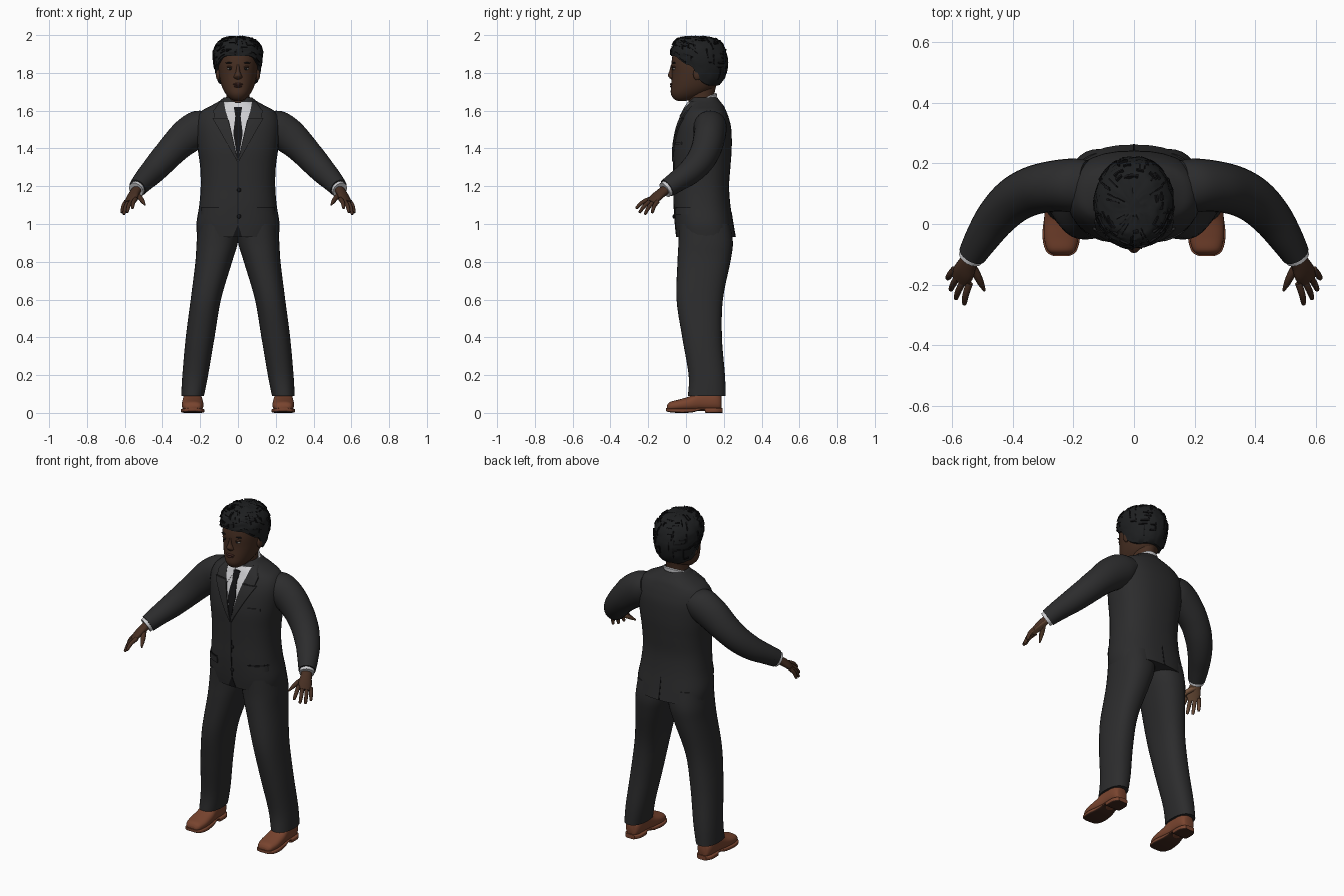
import bpy
import bmesh
import math
import random
from mathutils import Vector

random.seed(4)
if "Cube" in bpy.data.objects:
    bpy.data.objects.remove(bpy.data.objects["Cube"])


def material(name, *rgb):
    m = bpy.data.materials.new(name)
    m.use_nodes = True
    m.diffuse_color = (*rgb, 1)
    bsdf = m.node_tree.nodes["Principled BSDF"]
    bsdf.inputs["Base Color"].default_value = (*rgb, 1)
    bsdf.inputs["Roughness"].default_value = 0.8
    return m


SUIT = material("charcoal cloth", .025, .025, .026)
BLACK = material("black", .007, .007, .008)
HAIR = material("dark hair", .013, .014, .015)
SKIN = material("brown skin", .062, .028, .016)
PALM = material("light palm", .17, .085, .045)
LIPS = material("lip brown", .06, .022, .017)
SHIRT = material("white shirt", .62, .62, .64)
LEATHER = material("tan leather", .19, .058, .028)
SOLE = material("dark sole", .05, .02, .012)
EYE = material("eye white", .4, .38, .35)


def smooth(rows, steps=5):
    """Catmull-Rom interpolation of rows of numbers."""
    out, last = [], len(rows) - 1
    for i in range(last):
        quad = (rows[max(i - 1, 0)], rows[i], rows[i + 1], rows[min(i + 2, last)])
        for k in range(steps):
            t = k / steps
            out.append(tuple(
                q + .5 * t * (r - p + t * (2*p - 5*q + 4*r - s + t * (3*(q - r) + s - p)))
                for p, q, r, s in zip(*quad)))
    return out + [tuple(rows[-1])]


def build(name, groups, mat, mirror=False, second=None, rule=None):
    """Skin each group of rings into a closed body."""
    bm = bmesh.new()
    for rings in groups:
        loops = [[bm.verts.new(p) for p in ring] for ring in rings]
        n = len(loops[0])
        for a, b in zip(loops, loops[1:]):
            for i in range(n):
                j = (i + 1) % n
                bm.faces.new((a[i], a[j], b[j], b[i]))
        bm.faces.new(loops[0])
        bm.faces.new(loops[-1])
    bmesh.ops.recalc_face_normals(bm, faces=bm.faces)
    if rule:
        for f in bm.faces:
            f.material_index = int(rule(f))
    me = bpy.data.meshes.new(name)
    bm.to_mesh(me)
    bm.free()
    me.materials.append(mat)
    if second:
        me.materials.append(second)
    me.shade_smooth()
    me.set_sharp_from_angle(angle=math.radians(50))
    ob = bpy.data.objects.new(name, me)
    bpy.context.collection.objects.link(ob)
    if mirror:
        ob.modifiers.new("mirror", "MIRROR").use_mirror_merge = False
    return ob


def oval(hw, lo, hi, e=2, n=32):
    """Superellipse spanning -hw..hw and lo..hi."""
    pts = []
    for i in range(n):
        c, s = math.cos(math.tau * i / n), math.sin(math.tau * i / n)
        u = math.copysign(abs(c) ** (2 / e), c)
        v = math.copysign(abs(s) ** (2 / e), s)
        pts.append((hw * u, (lo + hi) / 2 + (hi - lo) / 2 * v))
    return pts


def stack(name, rows, mat, e=2, cx=0, **kw):
    """Loft rows of (z, half width, front y, back y[, centre x])."""
    rings = [[(x + (r[4] if len(r) > 4 else cx), y, r[0]) for x, y in oval(*r[1:4], e)]
             for r in smooth(rows)]
    return build(name, [rings], mat, **kw)


def tube_rings(rows, side=(0, 0, 1), n=16, steps=5):
    """Rings along a path of (x, y, z, radius along side, other radius)."""
    rows = smooth(rows, steps)
    pts, rings = [Vector(r[:3]) for r in rows], []
    for i, r in enumerate(rows):
        t = (pts[min(i + 1, len(pts) - 1)] - pts[max(i - 1, 0)]).normalized()
        u = Vector(side)
        u = (u - t * u.dot(t)).normalized()
        v = t.cross(u)
        rings.append([pts[i] + u * x + v * y * r[4] for x, y in oval(r[3], -1, 1, 2, n)])
    return rings


def ball(name, loc, size, mat, mirror=False):
    rings = []
    for k in range(1, 12):
        a = math.pi * k / 12
        rings.append([(loc[0] + size[0] * math.sin(a) * x, loc[1] + size[1] * math.sin(a) * y,
                       loc[2] - size[2] * math.cos(a)) for x, y in oval(1, -1, 1, 2, 16)])
    return build(name, [rings], mat, mirror)


def at_height(dense, z):
    for a, b in zip(dense, dense[1:]):
        if z <= b[0]:
            t = max(0, (z - a[0]) / (b[0] - a[0]))
            return [p + (q - p) * t for p, q in zip(a, b)]
    return list(dense[-1])


# Jacket body
torso = [(.93, .215, -.05, .262), (1.0, .22, -.058, .25), (1.1, .205, -.064, .235),
         (1.2, .197, -.064, .228), (1.3, .2, -.066, .235), (1.4, .213, -.066, .242),
         (1.5, .222, -.05, .24), (1.56, .215, -.03, .227), (1.6, .19, -.01, .212),
         (1.625, .145, .002, .2), (1.65, .1, .018, .18), (1.67, .075, .03, .165)]
stack("jacket_body", torso, SUIT, e=2.4)
torso_rows = smooth(torso)


def plate(name, rows, mat, off=.006, mirror=False, back=False):
    """Thin plate following the jacket, from rows of (z, x start, x end)."""
    def pt(x, z, d):
        _, hw, yf, yb = at_height(torso_rows, z)
        depth = (1 - min(1, abs(x) / hw) ** 2.4) ** (1 / 2.4) * (yb - yf) / 2
        mid = (yf + yb) / 2
        return (x, mid + depth + d if back else mid - depth - d, z)
    rings = []
    for a, b in zip(rows, rows[1:]):
        for k in range(7):
            z, x0, x1 = (p + (q - p) * k / 6 for p, q in zip(a, b))
            xs = [x0 + (x1 - x0) * i / 5 for i in range(6)]
            rings.append([pt(x, z, off) for x in xs] + [pt(x, z, -.002) for x in reversed(xs)])
    return build(name, [rings], mat, mirror)


# Shirt front, tie, lapels and jacket details
plate("shirt_front", [(1.64, -.075, .075), (1.56, -.05, .05), (1.35, -.003, .003)], SHIRT, .002)
plate("shirt_collar", [(1.645, .015, .08), (1.6, .018, .07), (1.55, .045, .05)], SHIRT, .007, True)
plate("tie", [(1.57, -.014, .014), (1.48, -.025, .025), (1.35, -.004, .004)], BLACK, .006)
plate("tie_knot", [(1.62, -.022, .022), (1.57, -.014, .014)], BLACK, .009)
plate("lapels", [(1.65, .075, .095), (1.6, .066, .13), (1.565, .055, .125)], SUIT, .008, True)
plate("lower_lapels", [(1.56, .054, .135), (1.5, .038, .1), (1.33, 0, .004)], SUIT, .008, True)
plate("front_seam", [(1.34, -.003, .003), (1.0, -.003, .003)], BLACK, .002)
plate("front_opening", [(.995, -.001, .001), (.931, -.028, .022)], BLACK, .002)
plate("pocket_flaps", [(1.085, .1, .195), (1.05, .1, .195)], SUIT, .006, True)
plate("pocket_slits", [(1.09, .1, .195), (1.085, .1, .195)], BLACK, .003, True)
plate("breast_pocket", [(1.435, .1, .165), (1.42, .1, .165)], SUIT, .004)
plate("back_vent", [(1.06, -.002, .002), (.931, -.004, .004)], BLACK, .002, back=True)
for i, z in enumerate((1.18, 1.04)):
    ball("jacket_button_%d" % (i + 1), (.006, -.065, z), (.011, .006, .011), BLACK)

# Collar band, tilted up at the back
band = []
for wide, rise in ((.07, -.05), (.074, 0), (.066, .006), (.058, -.01)):
    band.append([(x, y + .085, 1.655 + rise + .45 * y)
                 for x, y in oval(wide, -wide - .012, wide + .005)])
build("collar_band", [band], SHIRT)

# Trousers
legs = [(.09, .06, .01, .21, .24), (.2, .068, .014, .206, .226), (.4, .076, -.02, .19, .2),
        (.6, .08, -.05, .195, .17), (.8, .097, -.045, .235, .128), (.9, .109, -.04, .248, .11),
        (1.0, .11, -.04, .235, .1)]
stack("trouser_legs", legs, SUIT, e=2.3, mirror=True)

# Sleeves, shirt cuffs and cuff buttons
sleeve = [(.15, .13, 1.535, .07, .08), (.2, .128, 1.51, .095, .088), (.27, .124, 1.465, .094, .084),
          (.34, .108, 1.4, .082, .08), (.4, .075, 1.335, .075, .075), (.455, .02, 1.275, .067, .067),
          (.5, -.045, 1.228, .057, .057), (.533, -.1, 1.19, .05, .047)]
build("sleeves", [tube_rings(sleeve, n=24)], SUIT, True)
build("shirt_cuffs", [tube_rings([(.525, -.086, 1.198, .044, .041), (.54, -.112, 1.18, .044, .041)])],
      SHIRT, True)
for i in range(3):
    ball("sleeve_buttons_%d" % (i + 1), (.556 - .01 * i, -.05 + .018 * i, 1.21 + .013 * i),
         (.007, .007, .007), BLACK, True)

# Hands with four fingers and a thumb
across = Vector((.05, .045, -.012))
palm_side = Vector((-.5, .4, -.75))


def is_palm(face):
    return face.normal.dot(palm_side) > .45


wrist = [(.53, -.095, 1.192, .03, .024), (.548, -.13, 1.165, .032, .022),
         (.562, -.16, 1.14, .038, .019), (.574, -.185, 1.115, .034, .014)]
parts = [tube_rings(wrist, across)]
tips = [(.56, -.265, 1.082), (.588, -.247, 1.06), (.605, -.218, 1.05), (.615, -.18, 1.058)]
for i, tip in enumerate(tips):
    base = Vector((.567, -.172, 1.126)) + across * (i / 3 - .5)
    tip = Vector(tip)
    mid = (base + tip) / 2 - palm_side * .008
    parts.append(tube_rings([(*base, .012, .012), (*mid, .011, .011),
                             (*tip.lerp(mid, .12), .008, .008), (*tip, .003, .003)], across, 10, 3))
parts.append(tube_rings([(.545, -.125, 1.16, .016, .016), (.52, -.165, 1.14, .014, .014),
                         (.505, -.195, 1.12, .011, .011), (.493, -.22, 1.1, .004, .004)],
                        across, 10, 3))
build("hands", parts, SKIN, True, PALM, is_palm)


# Shoes and soles, lofted from toe to heel
def shoe(name, rows, e, mat, **kw):
    rings = [[(x + .24, r[0], z) for x, z in oval(*r[1:], e)] for r in smooth(rows)]
    build(name, [rings], mat, True, **kw)


shoe("shoe_uppers", [(-.1, .028, .015, .04), (-.085, .046, .01, .058), (-.04, .057, .01, .07),
                     (.02, .056, .01, .088), (.08, .05, .01, .12), (.15, .047, .01, .12),
                     (.18, .036, .012, .1), (.187, .02, .02, .09)], 2.4, LEATHER)
shoe("shoe_soles", [(-.106, .025, .01, .026), (-.09, .05, .004, .024), (-.04, .062, 0, .024),
                    (.03, .055, .002, .024), (.075, .047, .014, .026), (.1, .048, .014, .026),
                    (.104, .05, 0, .026), (.16, .05, 0, .026), (.193, .03, 0, .026)],
     5, LEATHER, second=SOLE, rule=lambda f: f.normal.z < -.5)

# Neck and head
stack("neck", [(1.58, .065, .02, .16), (1.68, .06, .01, .15), (1.77, .062, .0, .17)], SKIN)
stack("head", [(1.652, .02, -.045, .0), (1.664, .042, -.066, .05), (1.69, .066, -.08, .11),
               (1.73, .086, -.079, .16), (1.79, .1, -.075, .19), (1.86, .105, -.076, .2),
               (1.92, .095, -.06, .185), (1.97, .055, .0, .14)], SKIN, e=2.15)
stack("nose", [(1.766, .012, -.08, -.05), (1.776, .023, -.09, -.05), (1.788, .019, -.096, -.05),
               (1.81, .011, -.088, -.05), (1.845, .008, -.079, -.05)], SKIN)
ball("upper_lip", (0, -.073, 1.74), (.027, .012, .007), LIPS)
ball("lower_lip", (0, -.073, 1.729), (.023, .013, .007), LIPS)
ball("ears", (.104, .06, 1.793), (.013, .022, .033), SKIN, True)
ball("eyes", (.041, -.059, 1.822), (.016, .012, .007), EYE, True)
ball("irises", (.041, -.066, 1.822), (.007, .007, .007), BLACK, True)
ball("eyelids", (.041, -.059, 1.831), (.019, .014, .006), SKIN, True)
ball("eyebrows", (.043, -.062, 1.853), (.023, .01, .004), BLACK, True)

# Hair shell with a varying hairline
hair_rows = smooth([(1.72, .085, -.05, .165), (1.76, .108, -.06, .198), (1.81, .12, -.07, .216),
                    (1.86, .128, -.078, .222), (1.91, .13, -.08, .215), (1.95, .115, -.07, .196),
                    (1.98, .08, -.045, .16), (1.992, .035, .0, .11), (1.996, .005, .05, .06)])
hairline = smooth([(-1, 1.735), (-.5, 1.735), (0, 1.765), (.25, 1.83), (.55, 1.85),
                   (.8, 1.885), (1, 1.89)])


def hair_point(a, u, off=0, shrink=1):
    low = at_height(hairline, math.cos(a))[1]
    z = low + (1.995 - low) * math.sin(u * math.pi / 2)
    _, hw, yf, yb = at_height(hair_rows, z)
    mid = (yf + yb) / 2
    return (math.sin(a) * (hw + off) * shrink,
            mid - math.cos(a) * ((yb - yf) / 2 + off) * shrink, z + off * u)


def around(u, shrink=1, bump=0):
    return [hair_point(math.tau * i / 48, u, random.uniform(-bump, bump), shrink)
            for i in range(48)]


build("hair", [[around(0, .8)] + [around(k / 20, 1, .0035) for k in range(20)]], HAIR)

# Short dark locks lying over the hair in both directions
locks = []
for i in range(110):
    a, u = random.uniform(0, math.tau), random.uniform(.03, .8)
    length, w = random.uniform(.08, .18), .022
    lock = []
    for k in range(6):
        t = k / 5 * length
        if i % 2:
            spots = ((a - w, u + t), (a + w, u + t))
        else:
            spots = ((a + 2.5 * t, u - w / 2), (a + 2.5 * t, u + w / 2))
        (a0, u0), (a1, u1) = spots
        lock.append([hair_point(a0, u0, .005), hair_point(a1, u1, .005),
                     hair_point(a1, u1, -.004), hair_point(a0, u0, -.004)])
    locks.append(lock)
build("hair_locks", locks, BLACK)
